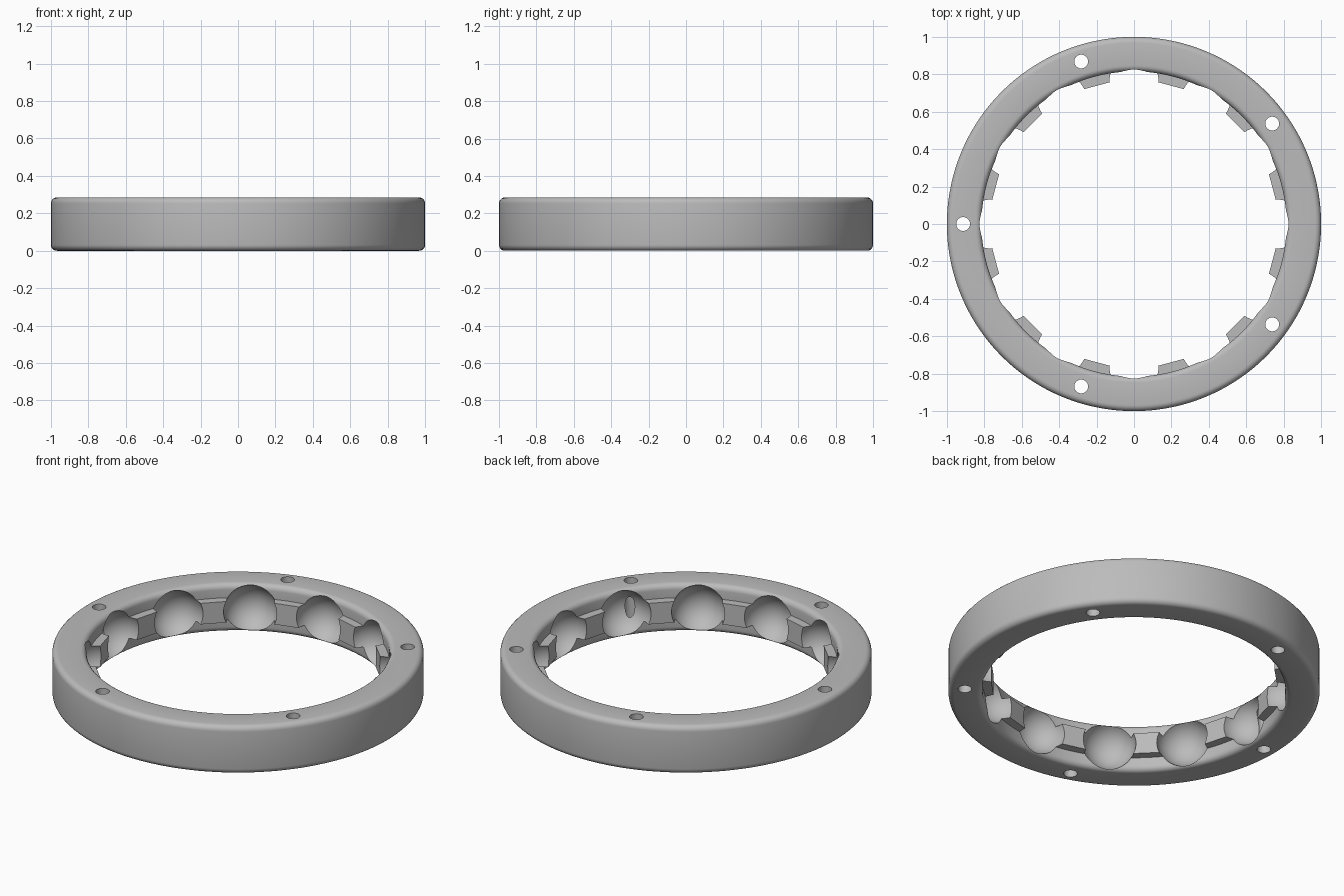
import bpy, bmesh, math
from math import sin, cos, pi, radians

if "Cube" in bpy.data.objects:
    bpy.data.objects.remove(bpy.data.objects["Cube"])

H = 0.285          # ring height
MID = H / 2

grey = bpy.data.materials.new("light_grey")
grey.diffuse_color = (0.5, 0.5, 0.5, 1)
grey.use_nodes = True
grey.node_tree.nodes["Principled BSDF"].inputs["Base Color"].default_value = grey.diffuse_color


def add_object(name, bm):
    bmesh.ops.recalc_face_normals(bm, faces=bm.faces)
    me = bpy.data.meshes.new(name)
    bm.to_mesh(me)
    bm.free()
    me.materials.append(grey)
    ob = bpy.data.objects.new(name, me)
    bpy.context.collection.objects.link(ob)
    return ob


def lathe(name, profile, sides, offset=0.0):
    """Revolve a closed (radius, z) profile around z."""
    bm = bmesh.new()
    rows = []
    for i in range(sides):
        a = offset + 2 * pi * i / sides
        rows.append([bm.verts.new((r * cos(a), r * sin(a), z)) for r, z in profile])
    n = len(profile)
    for i in range(sides):
        p, q = rows[i], rows[(i + 1) % sides]
        for j in range(n):
            k = (j + 1) % n
            bm.faces.new((p[j], q[j], q[k], p[k]))
    return add_object(name, bm)


def rounded_section(r0, r1, h, f, steps=5):
    """Rectangle section with rounded corners."""
    pts = []
    for cx, cz, start in ((r1 - f, f, -90), (r1 - f, h - f, 0),
                          (r0 + f, h - f, 90), (r0 + f, f, 180)):
        for s in range(steps + 1):
            a = radians(start + 90 * s / steps)
            pts.append((cx + f * cos(a), cz + f * sin(a)))
    return pts


def boolean(target, tool, op):
    m = target.modifiers.new(op.lower(), 'BOOLEAN')
    m.operation = op
    m.solver = 'EXACT'
    m.object = tool
    bpy.context.view_layer.objects.active = target
    bpy.ops.object.modifier_apply(modifier=m.name)
    bpy.data.objects.remove(tool)


# Outer ring body
ring = lathe("bearing_ring", rounded_section(0.815, 1.0, H, 0.032), 144)

# Twelve-sided inner band that becomes the pads between the pockets
ri, ro = 0.765 / cos(pi / 12), 0.87
band = lathe("pad_band", [(ri, 0.08), (ro, 0.08), (ro, 0.205), (ri, 0.205)], 12)
boolean(ring, band, 'UNION')

# Spherical ball pockets
bm = bmesh.new()
for i in range(12):
    a = 2 * pi * i / 12
    new = bmesh.ops.create_uvsphere(bm, u_segments=40, v_segments=24, radius=0.145)
    bmesh.ops.translate(bm, verts=new["verts"], vec=(0.77 * cos(a), 0.77 * sin(a), MID))
boolean(ring, add_object("pocket_cutter", bm), 'DIFFERENCE')

# Five through holes
bm = bmesh.new()
for i in range(5):
    a = pi + 2 * pi * i / 5
    new = bmesh.ops.create_cone(bm, cap_ends=True, segments=32, radius1=0.037,
                                radius2=0.037, depth=0.6)
    bmesh.ops.translate(bm, verts=new["verts"], vec=(0.913 * cos(a), 0.913 * sin(a), MID))
boolean(ring, add_object("hole_cutter", bm), 'DIFFERENCE')

# Smooth shading with sharp edges kept
bpy.ops.object.select_all(action='DESELECT')
ring.select_set(True)
bpy.context.view_layer.objects.active = ring
bpy.ops.object.shade_smooth_by_angle(angle=radians(30))
